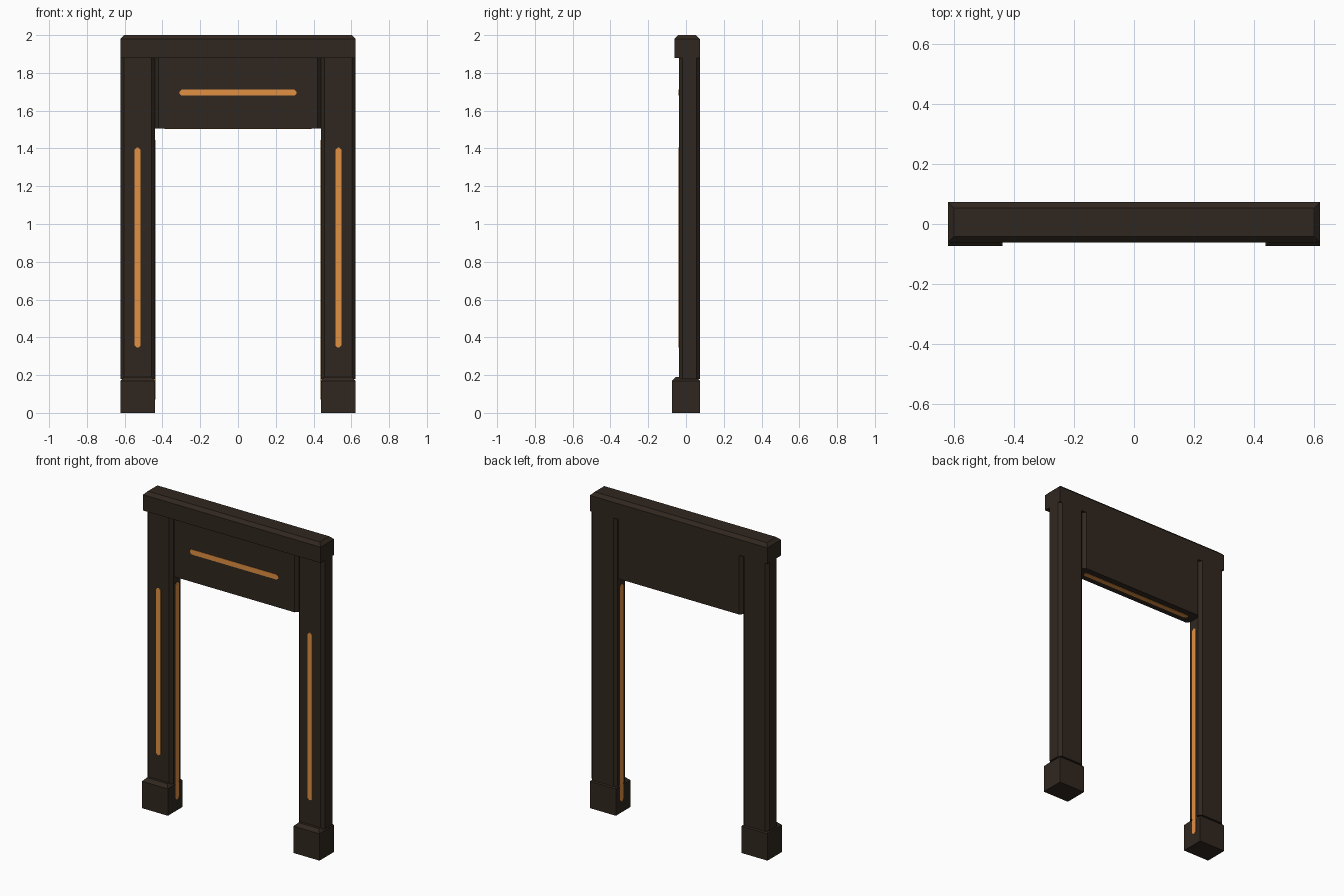
import bpy, bmesh
from mathutils import Vector

if "Cube" in bpy.data.objects:
    bpy.data.objects.remove(bpy.data.objects["Cube"])


def material(name, color):
    m = bpy.data.materials.new(name)
    m.diffuse_color = (*color, 1)
    m.use_nodes = True
    m.node_tree.nodes["Principled BSDF"].inputs["Base Color"].default_value = m.diffuse_color
    return m


WOOD = material("dark_wood", (0.030, 0.020, 0.014))
GLOW = material("orange_glow", (0.75, 0.28, 0.055))


def box(name, lo, hi, mat, chamfer=0.0, axis=None):
    """Box lo..hi; chamfers edges parallel to axis, or the top rim if axis is None."""
    lo, hi = Vector(lo), Vector(hi)
    bm = bmesh.new()
    bmesh.ops.create_cube(bm, size=1)
    for v in bm.verts:
        v.co = Vector([(lo[i] + hi[i]) / 2 + v.co[i] * (hi[i] - lo[i]) for i in range(3)])

    def picked(e):
        a, b = e.verts[0].co, e.verts[1].co
        if axis is None:
            return min(a.z, b.z) > hi.z - 1e-5
        return abs((b - a).normalized()[axis]) > 0.99

    if chamfer:
        bmesh.ops.bevel(bm, geom=[e for e in bm.edges if picked(e)], offset=chamfer,
                        offset_type='OFFSET', segments=1, affect='EDGES')
    bmesh.ops.recalc_face_normals(bm, faces=bm.faces)
    mesh = bpy.data.meshes.new(name)
    bm.to_mesh(mesh)
    bm.free()
    mesh.materials.append(mat)
    ob = bpy.data.objects.new(name, mesh)
    bpy.context.collection.objects.link(ob)
    return ob


X_OUT, X_IN = 0.622, 0.44       # outer and inner leg sides
FRONT, BACK = -0.037, 0.073     # leg and panel depth
MID = (FRONT + BACK) / 2
LIP = 0.002                     # how far the strips stand proud

# Top beam and lintel panel
box("top_beam", (-X_OUT, -0.062, 1.88), (X_OUT, BACK, 2.0), WOOD, 0.02)
box("lintel_panel", (-X_IN, FRONT, 1.505), (X_IN, BACK, 1.885), WOOD, 0.018, 2)

# Lintel light strips: front face and underside
box("lintel_front_strip", (-0.31, FRONT - LIP, 1.679), (0.31, FRONT + 0.01, 1.711), GLOW, 0.012, 1)
box("lintel_under_strip", (-0.39, MID - 0.016, 1.505 - LIP), (0.39, MID + 0.016, 1.515), GLOW, 0.012, 2)

# Posts, plinths and their light strips, on both sides
for side, s in (("left", -1), ("right", 1)):
    def span(a, b):
        return sorted((s * a, s * b))

    x0, x1 = span(X_IN, X_OUT)
    box(side + "_post", (x0, FRONT, 0.18), (x1, BACK, 1.885), WOOD, 0.018, 2)
    box(side + "_plinth", (x0, -0.073, 0), (x1, BACK, 0.19), WOOD, 0.02)
    x0, x1 = span(0.515, 0.547)
    box(side + "_post_front_strip", (x0, FRONT - LIP, 0.345), (x1, FRONT + 0.01, 1.405), GLOW, 0.012, 1)
    x0, x1 = span(X_IN - LIP, X_IN + 0.01)
    box(side + "_post_inner_strip", (x0, MID - 0.016, 0.07), (x1, MID + 0.016, 1.445), GLOW, 0.012, 0)
